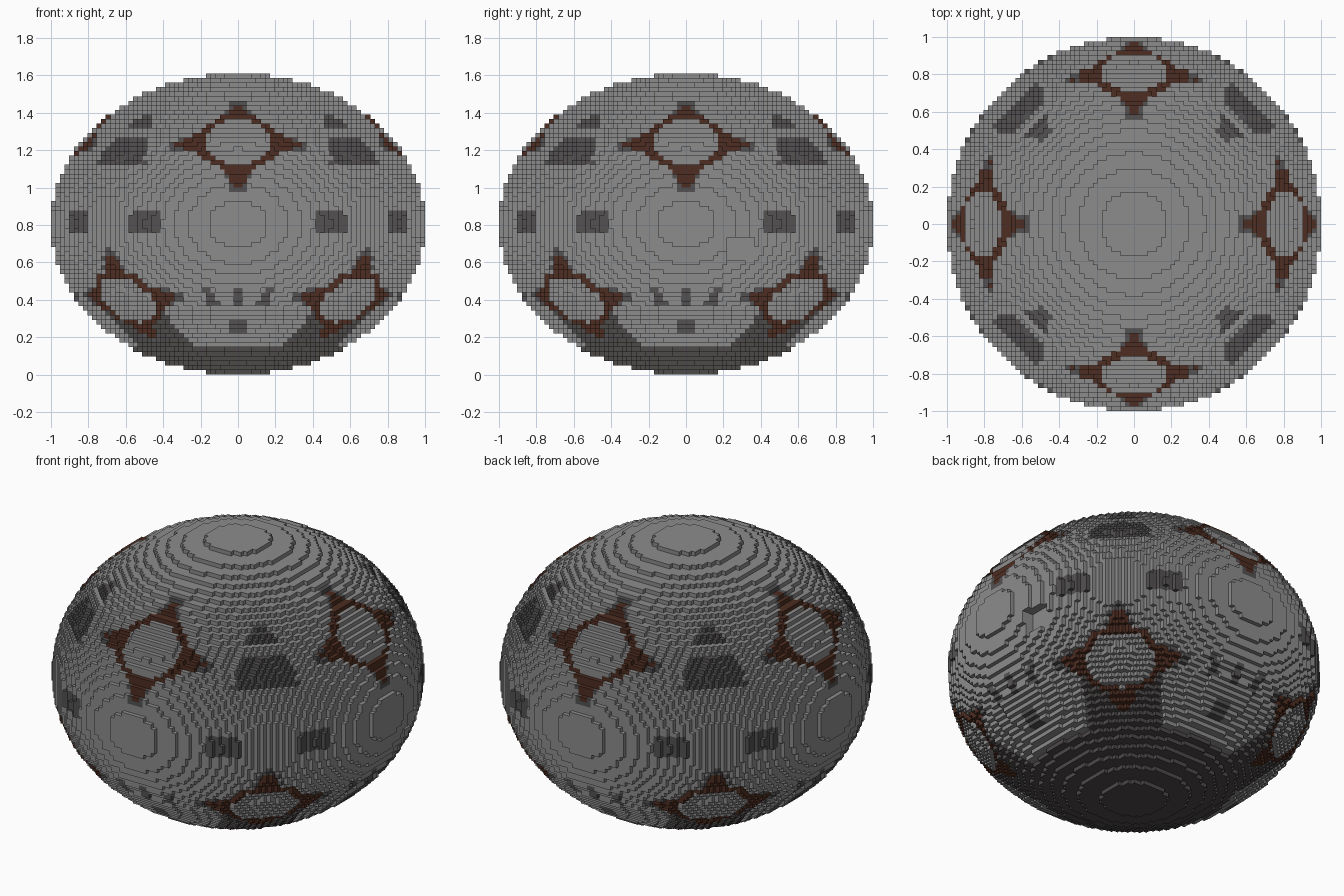
import bpy, bmesh, math

if "Cube" in bpy.data.objects:
    bpy.data.objects.remove(bpy.data.objects["Cube"], do_unlink=True)

NX, NZ = 82, 66                 # blocks across and high
V = 2.0 / NX                    # block size
H = NZ * V / 2                  # vertical radius


def make_material(name, rgb):
    m = bpy.data.materials.new(name)
    m.use_nodes = True
    m.diffuse_color = (*rgb, 1)
    bsdf = next(n for n in m.node_tree.nodes if n.type == 'BSDF_PRINCIPLED')
    bsdf.inputs["Base Color"].default_value = (*rgb, 1)
    bsdf.inputs["Roughness"].default_value = 0.9
    return m


STONE, DARK, RUST, BASE = range(4)
materials = [
    make_material("light_stone", (0.265, 0.265, 0.265)),
    make_material("dark_stone", (0.088, 0.083, 0.083)),
    make_material("rust_brown", (0.075, 0.026, 0.015)),
    make_material("base_stone", (0.076, 0.067, 0.067)),
]


def centre(i, j, k):
    return ((i + 0.5) * V - 1, (j + 0.5) * V - 1, (k + 0.5) * V)


def solid(i, j, k):
    x, y, z = centre(i, j, k)
    if x * x + y * y + ((z - H) / H) ** 2 > 1:
        return False
    # small square notch in the left side
    return not (x > 0.9 and 0.22 < y < 0.37 and 0.6 < z < 0.74)


def crater(angle, elev, centre_elev):
    """Four-spiked ring: returns a colour index, -1 inside the ring, None outside."""
    u = math.cos(elev) * math.sin(angle)
    w = (math.sin(elev) * math.cos(centre_elev)
         - math.cos(elev) * math.cos(angle) * math.sin(centre_elev))
    if math.cos(elev - centre_elev) < 0.5:
        return None
    r = math.hypot(u, w)
    along, across = max(abs(u), abs(w)), min(abs(u), abs(w))
    if r < 0.18:
        return -1
    if r < 0.225:
        return RUST
    if along < 0.335 and across < 0.012 + 0.065 * (0.335 - along) / 0.11:
        return RUST
    if 0.23 < along < 0.375 and across < 0.03 + 0.05 * (0.375 - along) / 0.14:
        return DARK
    return None


def trapezoid(s, z, z0, z1, half0, half1):
    if not z0 < z < z1:
        return False
    return abs(s) < half0 + (half1 - half0) * (z - z0) / (z1 - z0)


def block_colour(x, y, z):
    rad = math.hypot(x, y)
    elev = math.atan2((z - H) / H, rad)
    az = math.atan2(y, x)
    quarter = math.pi / 2
    side = (az + quarter / 2) % quarter - quarter / 2    # from nearest side axis
    diag = az % quarter - quarter / 2                    # from nearest diagonal
    s, d = rad * math.sin(side), rad * math.sin(diag)

    # upper craters on the sides, lower craters on the diagonals
    for c in (crater(side, elev, 0.594), crater(diag, elev, -0.54)):
        if c == -1:
            return STONE
        if c is not None:
            return c

    # dark underside, rising to the lower craters
    flare = min(1, max(0, (0.40 - abs(diag)) / 0.14))
    if z < 0.14 + 0.22 * flare * flare:
        return BASE

    # trapezoid plates on the upper diagonals
    if trapezoid(d, z, 1.11, 1.27, 0.19, 0.13) or trapezoid(d, z, 1.32, 1.39, 0.075, 0.035):
        return DARK
    # paired plates round the middle
    if trapezoid(abs(diag) - 0.26, z, 0.745, 0.885, 0.092, 0.1):
        return DARK
    # three slits and a dot low on each side
    if 0.365 < z < 0.475:
        lean = 0.13 + 0.35 * (z - 0.365)
        if abs(s) < 0.026 or abs(abs(s) - lean) < 0.025:
            return DARK
    if trapezoid(s, z, 0.225, 0.295, 0.045, 0.04):
        return DARK
    return STONE


# filled blocks
blocks = {(i, j, k) for i in range(NX) for j in range(NX) for k in range(NZ)
          if solid(i, j, k)}

# outer block faces only
bm = bmesh.new()
verts = {}


def corner(p):
    if p not in verts:
        verts[p] = bm.verts.new((p[0] * V - 1, p[1] * V - 1, p[2] * V))
    return verts[p]


for b in sorted(blocks):
    colour = None
    for axis in range(3):
        a1, a2 = (axis + 1) % 3, (axis + 2) % 3
        for step in (1, -1):
            n = list(b)
            n[axis] += step
            if tuple(n) in blocks:
                continue
            if colour is None:
                colour = block_colour(*centre(*b))
            loop = []
            for o1, o2 in ((0, 0), (1, 0), (1, 1), (0, 1))[::step]:
                p = list(b)
                p[axis] += step > 0
                p[a1] += o1
                p[a2] += o2
                loop.append(corner(tuple(p)))
            bm.faces.new(loop).material_index = colour

mesh = bpy.data.meshes.new("block_globe")
bm.to_mesh(mesh)
bm.free()
for m in materials:
    mesh.materials.append(m)
globe = bpy.data.objects.new("block_globe", mesh)
bpy.context.collection.objects.link(globe)
